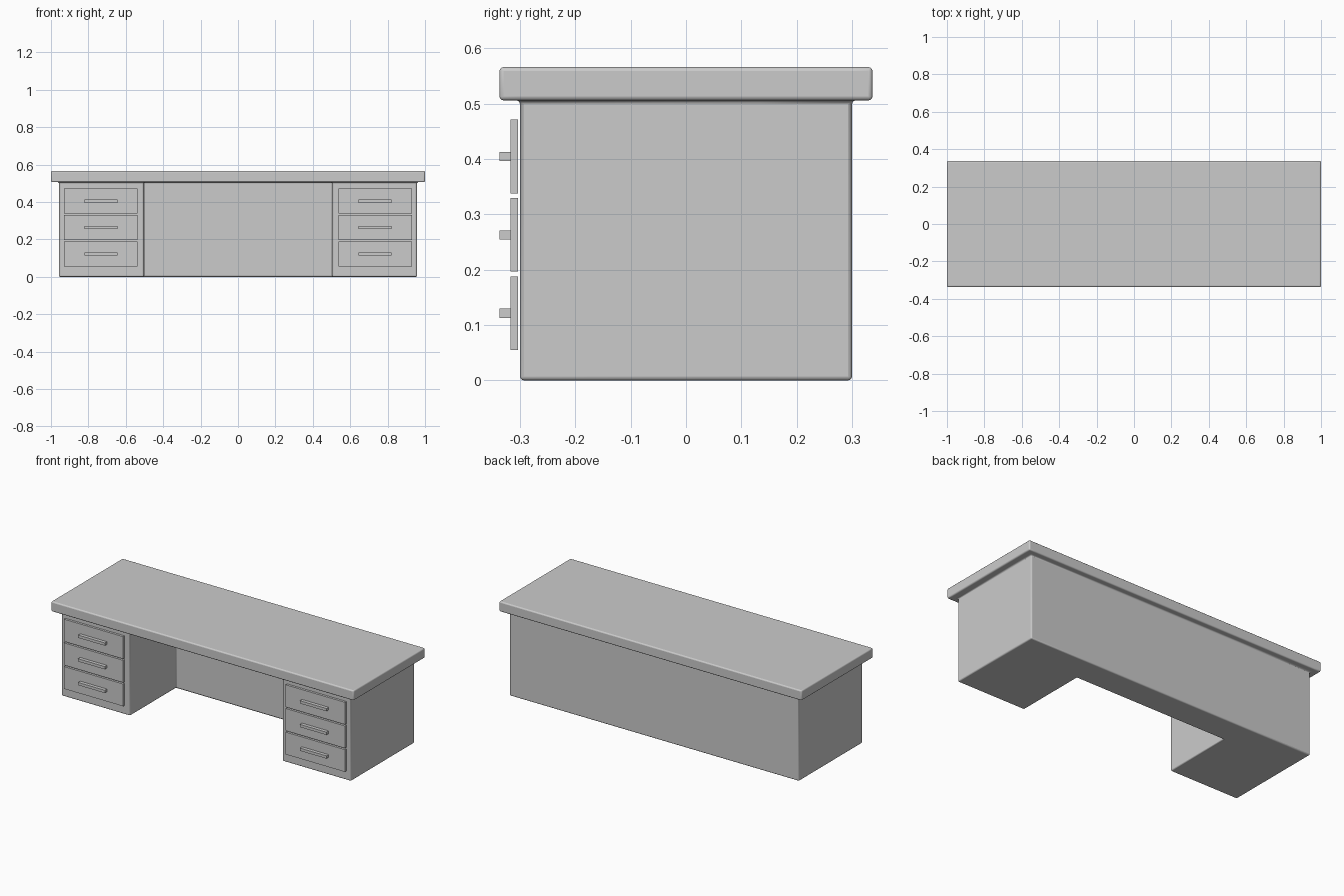
import bpy, bmesh

if "Cube" in bpy.data.objects:
    bpy.data.objects.remove(bpy.data.objects["Cube"])

def box(name, x, y, z):
    bpy.ops.mesh.primitive_cube_add(size=1, location=(sum(x) / 2, sum(y) / 2, sum(z) / 2))
    ob = bpy.context.object
    ob.name = name
    ob.scale = (x[1] - x[0], y[1] - y[0], z[1] - z[0])
    bpy.ops.object.transform_apply(location=False, rotation=False, scale=True)
    return ob

# Desk body: pedestals, back block and overhanging top as one shell on a coarse grid
xs = [-1, -0.957, -0.503, 0.503, 0.957, 1]
ys = [-0.337, -0.3, 0.133, 0.3, 0.337]
zs = [0, 0.506, 0.566]

def solid(i, j, k):
    if not (0 <= i < 5 and 0 <= j < 4 and 0 <= k < 2):
        return False
    knee_space = i == 2 and j == 1
    return k == 1 or (1 <= i <= 3 and 1 <= j <= 2 and not knee_space)

bm = bmesh.new()
verts = {}

def vert(c):
    if c not in verts:
        verts[c] = bm.verts.new((xs[c[0]], ys[c[1]], zs[c[2]]))
    return verts[c]

for i in range(5):
    for j in range(4):
        for k in range(2):
            if not solid(i, j, k):
                continue
            for axis in range(3):
                for side in (0, 1):
                    n = [i, j, k]
                    n[axis] += 1 if side else -1
                    if solid(*n):
                        continue
                    u, v = (axis + 1) % 3, (axis + 2) % 3
                    quad = []
                    for a, b in ((0, 0), (1, 0), (1, 1), (0, 1)):
                        c = [i, j, k]
                        c[axis] += side
                        c[u] += a
                        c[v] += b
                        quad.append(vert(tuple(c)))
                    bm.faces.new(quad if side else quad[::-1])
mesh = bpy.data.meshes.new("desk_body")
bm.to_mesh(mesh)
bm.free()
body = bpy.data.objects.new("desk_body", mesh)
bpy.context.collection.objects.link(body)
bevel = body.modifiers.new("soft_edges", "BEVEL")
bevel.width = 0.007
bevel.segments = 3
bevel.limit_method = 'ANGLE'
bpy.ops.object.select_all(action='DESELECT')
body.select_set(True)
bpy.context.view_layer.objects.active = body
bpy.ops.object.shade_smooth_by_angle()

# Drawer fronts and handles, three per pedestal
for side, cx in (("left", -0.733), ("right", 0.733)):
    for n in range(3):
        z = 0.055 + n * 0.1415
        box(f"{side}_drawer_{n + 1}", (cx - 0.196, cx + 0.196), (-0.317, -0.3035), (z, z + 0.133))
        box(f"{side}_handle_{n + 1}", (cx - 0.088, cx + 0.088), (-0.337, -0.3165), (z + 0.058, z + 0.0745))
